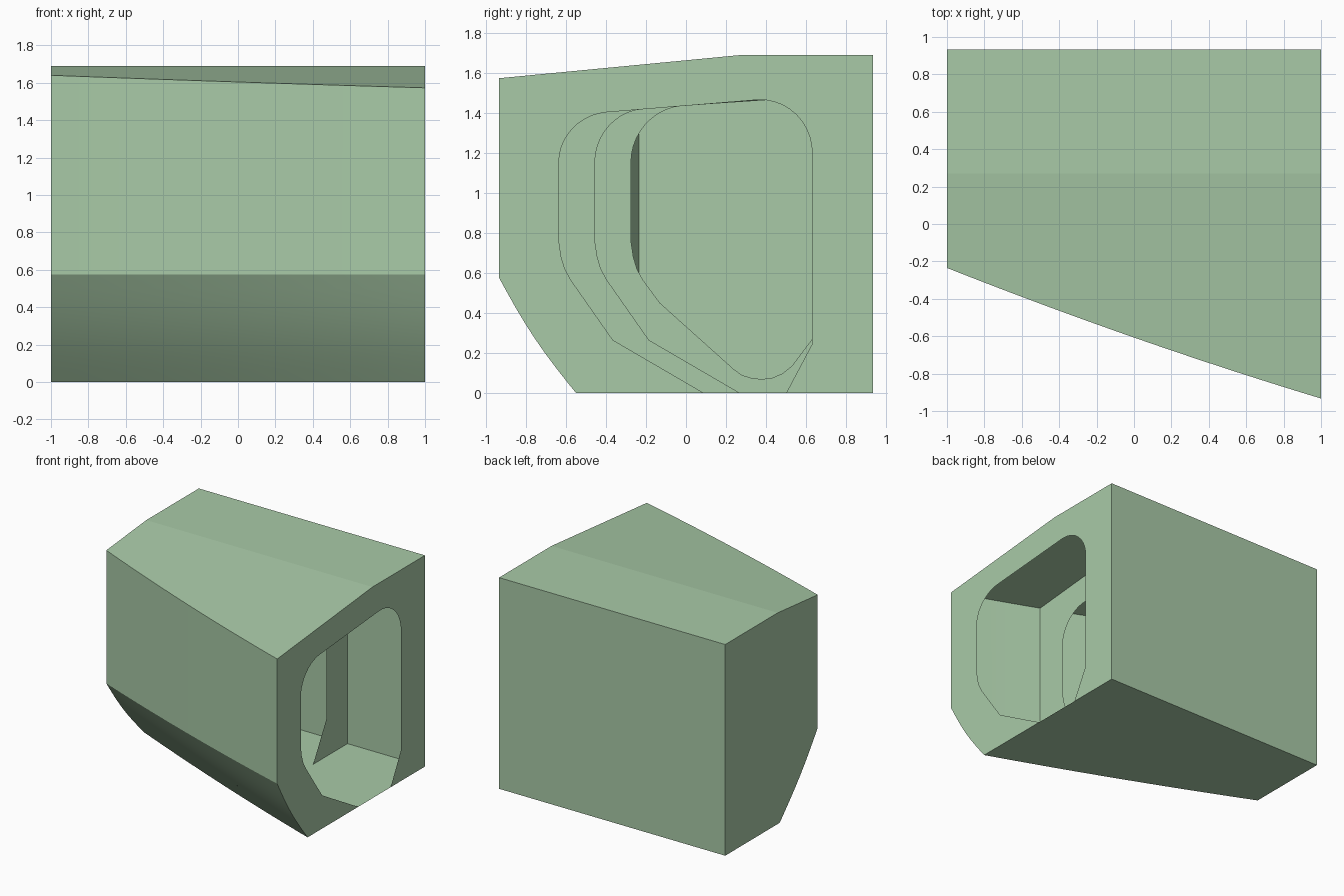
import bpy, bmesh, math

if "Cube" in bpy.data.objects:
    bpy.data.objects.remove(bpy.data.objects["Cube"])

BACK, RIDGE, TOP, CHINE = 0.933, 0.27, 1.688, 0.575

green = bpy.data.materials.new("sage_green")
green.diffuse_color = (0.395, 0.59, 0.388, 1)
green.use_nodes = True
green.node_tree.nodes["Principled BSDF"].inputs["Base Color"].default_value = green.diffuse_color


def section(x):
    """Outer cross-section (y, z) at station x, starting at the rear bottom."""
    front = -0.607 - 0.349 * x + 0.023 * x * x
    foot = -0.172 - 0.397 * x + 0.02 * x * x
    pts = [(BACK, 0), (BACK, TOP), (RIDGE, TOP),
           (front, TOP - 0.096 * (RIDGE - front)), (front, CHINE)]
    n = 8
    for i in range(1, n):  # gently bulged lower side
        t = i / n
        b = 0.02 * math.sin(math.pi * t)
        pts.append((front + (foot - front) * t - 0.83 * b, CHINE * (1 - t) - 0.55 * b))
    pts.append((foot, 0))
    return pts


def arc(cy, cz, ry, rz, a0, a1, n=10):
    return [(cy + ry * math.cos(math.radians(a0 + (a1 - a0) * i / n)),
             cz + rz * math.sin(math.radians(a0 + (a1 - a0) * i / n))) for i in range(n + 1)]


def opening(left, right, closed):
    """Opening outline from lower right, up and over to the lower left."""
    top = 1.465 - 0.09 * (0.3 - (left + 0.25))
    r = 0.28 if closed else 0.26
    pts = [(right, 0.37 if closed else 0.245 + 1.4 * (right - 0.63))]
    pts += arc(right - 0.26, 1.2, 0.26, 0.265, 0, 92)
    pts += arc(left + r, 1.15, r, top - 1.15, 95, 180)
    pts += [(left, 0.76), (left + 0.012, 0.68), (left + 0.03, 0.62), (left + 0.06, 0.565)]
    if closed:
        pts += [(-0.13, 0.45), (0.24, 0.118), (0.28, 0.09), (0.33, 0.074), (0.38, 0.07),
                (0.43, 0.076), (0.48, 0.097), (0.53, 0.137), (0.63, 0.27)]
    else:
        pts += [(left + 0.27, 0.265), (left + 0.725, 0)]
    return pts


def finish(name, bm):
    me = bpy.data.meshes.new(name)
    bm.to_mesh(me)
    bm.free()
    me.materials.append(green)
    ob = bpy.data.objects.new(name, me)
    bpy.context.collection.objects.link(ob)
    return ob


def plate(name, x, loops, facing):
    """Flat sheet at x, bounded by one or two closed loops."""
    bm = bmesh.new()
    for loop in loops:
        vs = [bm.verts.new((x, y, z)) for y, z in loop]
        for a, b in zip(vs, vs[1:] + vs[:1]):
            bm.edges.new((a, b))
    bmesh.ops.triangle_fill(bm, edges=bm.edges[:], use_beauty=True, normal=(facing, 0, 0))
    for f in bm.faces:
        f.normal_update()
        if f.normal.x * facing < 0:
            f.normal_flip()
    return finish(name, bm)


# Outer skin lofted along x
bm = bmesh.new()
N = 18
rings = []
for i in range(N + 1):
    x = -1 + 2 * i / N
    rings.append([bm.verts.new((x, y, z)) for y, z in section(x)])
for r0, r1 in zip(rings, rings[1:]):
    for j in range(len(r0)):
        k = (j + 1) % len(r0)
        bm.faces.new((r0[j], r0[k], r1[k], r1[j]))
skin = finish("outer_skin", bm)
bpy.context.view_layer.objects.active = skin
skin.select_set(True)
bpy.ops.object.shade_smooth_by_angle(angle=math.radians(4.5))

# Solid end wall
plate("end_wall", -1, [section(-1)], -1)

# Frames with openings down to the floor
for name, x, left, right in (("end_frame", 1, -0.635, 0.63), ("middle_frame", 0.315, -0.455, 0.665)):
    plate(name, x, [section(x) + opening(left, right, False)[::-1] + [(0.5, 0)]], 1)

# Frame with a fully enclosed opening
plate("inner_frame", -0.36, [section(-0.36), opening(-0.275, 0.70, True)], 1)
